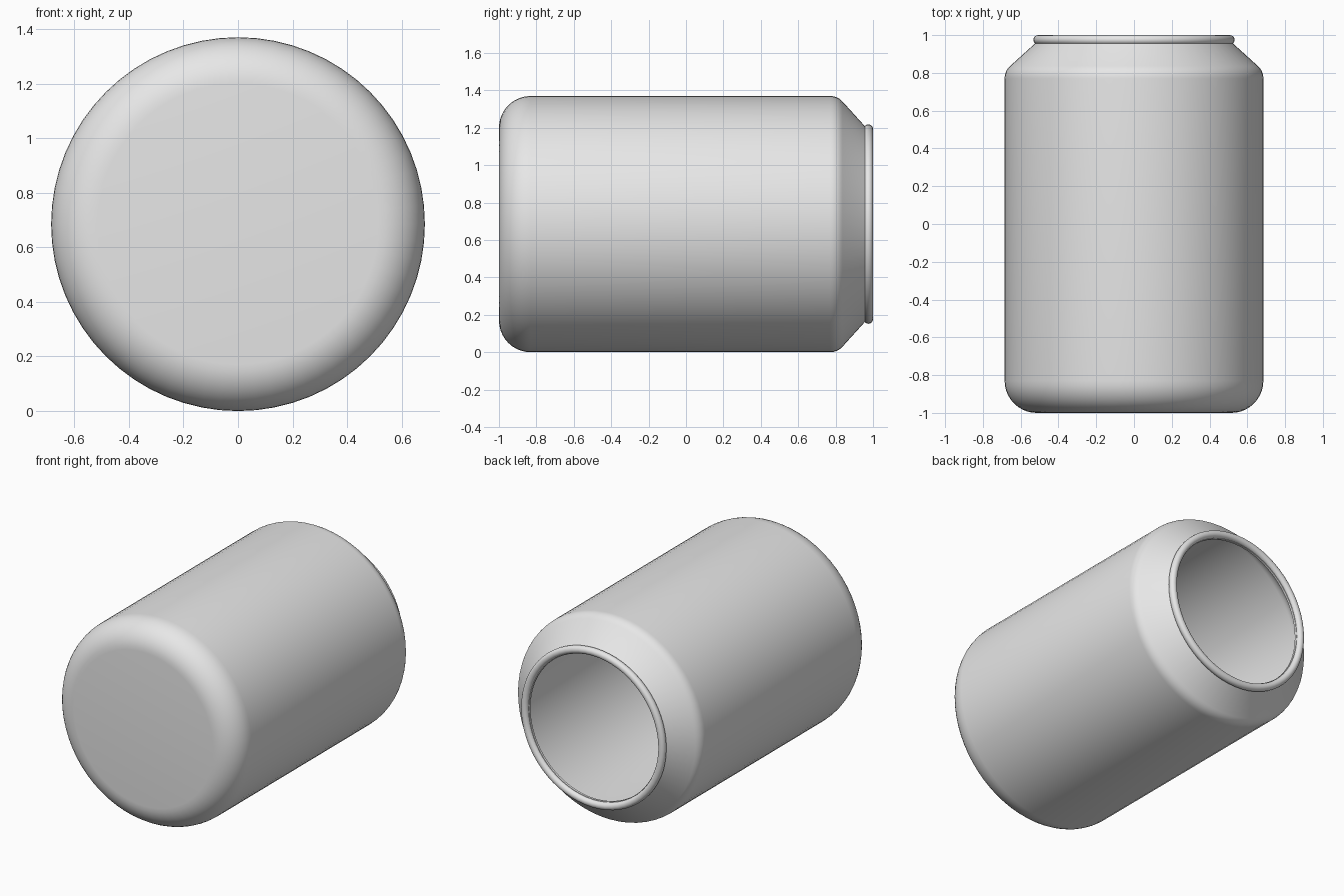
import bpy, bmesh, math
from mathutils import Vector

cube = bpy.data.objects.get("Cube")
if cube:
    bpy.data.objects.remove(cube, do_unlink=True)

RADIUS = 0.685
SEGMENTS = 64

grey = bpy.data.materials.new("plain_grey")
grey.use_nodes = True
grey.diffuse_color = (0.8, 0.8, 0.8, 1)
grey.node_tree.nodes["Principled BSDF"].inputs["Base Color"].default_value = (0.8, 0.8, 0.8, 1)


def finish(obj):
    obj.data.materials.append(grey)
    bpy.ops.object.select_all(action='DESELECT')
    bpy.context.view_layer.objects.active = obj
    obj.select_set(True)
    bpy.ops.object.shade_smooth_by_angle(angle=math.radians(35))


def base_arc(radius, steps=10):
    """Rounded edge of the closed end, as (radius, y) points."""
    angles = [math.pi / 2 * i / steps for i in range(steps + 1)]
    return [(0.515 + radius * math.sin(a), -0.83 - radius * math.cos(a)) for a in angles]


def rounded_corner(start, corner, end, steps=6):
    """Soft bend from the wall into the sloping shoulder."""
    a, b, c = Vector(start), Vector(corner), Vector(end)
    ts = [i / steps for i in range(steps + 1)]
    return [tuple(a * (1 - t) ** 2 + b * 2 * t * (1 - t) + c * t * t) for t in ts]


def wall(radius, corner_y, base_radius, rim):
    """One skin of the can, from the closed end's centre to the rim."""
    corner = Vector((radius, corner_y))
    bend_end = corner + (Vector(rim) - corner).normalized() * 0.04
    return ([(0, -0.83 - base_radius)] + base_arc(base_radius)
            + rounded_corner((radius, corner_y - 0.04), corner, bend_end) + [rim])


# Can body: outer and inner skin revolved as one closed shell
profile = wall(RADIUS, 0.81, 0.17, (0.525, 0.955))
profile += [(0.51, 0.975), (0.48, 0.975)]
profile += reversed(wall(RADIUS - 0.025, 0.80, 0.145, (0.48, 0.96)))

bm = bmesh.new()
verts = [bm.verts.new((r, y, 0)) for r, y in profile]
edges = [bm.edges.new(pair) for pair in zip(verts, verts[1:])]
bmesh.ops.spin(bm, geom=verts + edges, cent=(0, 0, 0), axis=(0, 1, 0),
               angle=math.tau, steps=SEGMENTS)
bmesh.ops.remove_doubles(bm, verts=bm.verts, dist=0.0005)
bmesh.ops.recalc_face_normals(bm, faces=bm.faces)
mesh = bpy.data.meshes.new("can_body")
bm.to_mesh(mesh)
bm.free()
body = bpy.data.objects.new("can_body", mesh)
bpy.context.collection.objects.link(body)
body.location.z = RADIUS
finish(body)

# Rolled lip around the opening
bpy.ops.mesh.primitive_torus_add(location=(0, 0.975, RADIUS), rotation=(math.pi / 2, 0, 0),
                                 major_radius=0.508, minor_radius=0.025,
                                 major_segments=SEGMENTS, minor_segments=16)
lip = bpy.context.object
lip.name = "rolled_lip"
finish(lip)
